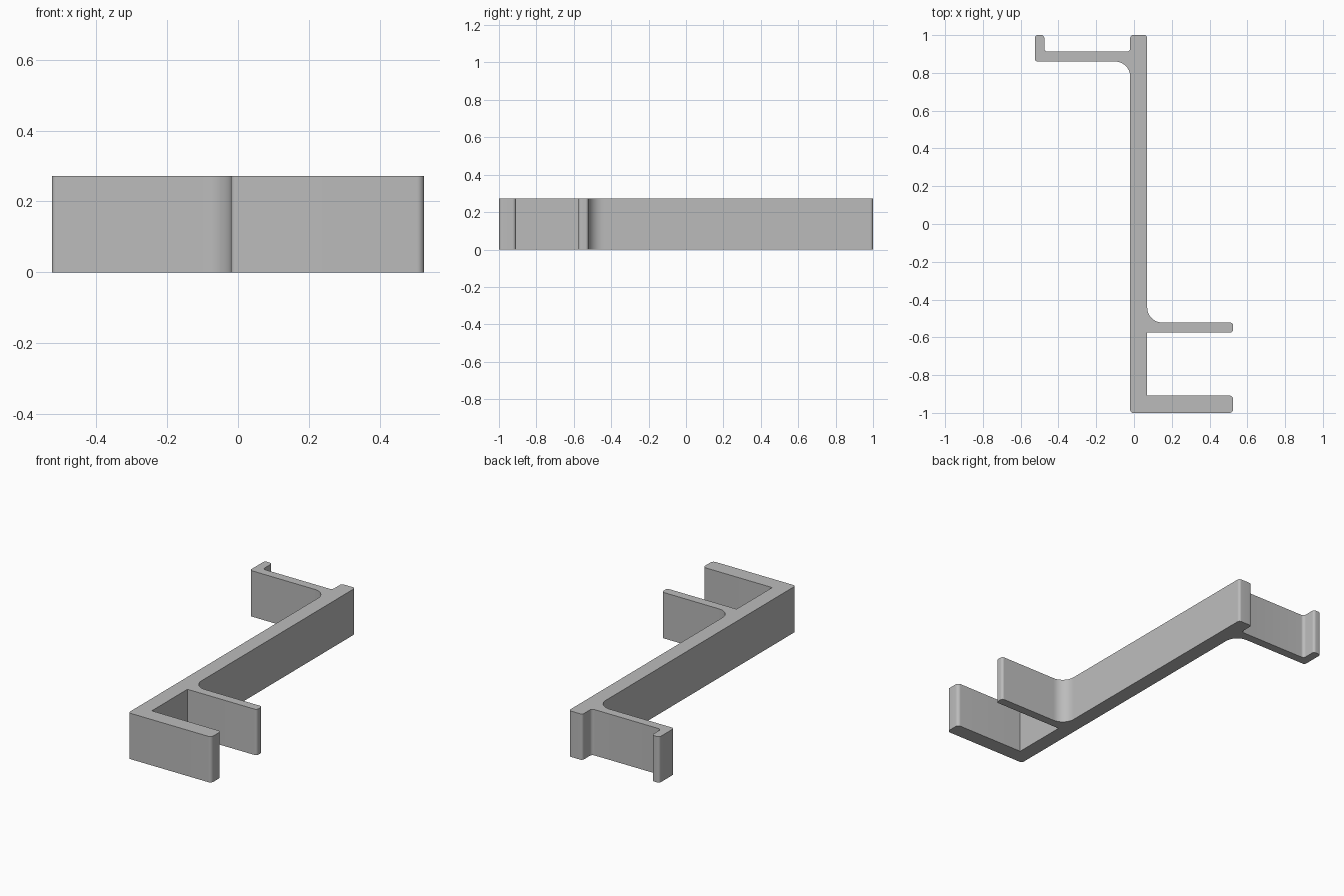
import bpy, bmesh, math
from mathutils import Vector

cube = bpy.data.objects.get("Cube")
if cube:
    bpy.data.objects.remove(cube, do_unlink=True)

HEIGHT = 0.272

# Bracket outline, counter-clockwise: x, y, corner radius
OUTLINE = [
    (-0.02, -1.0, 0.015), (0.525, -1.0, 0.02), (0.525, -0.908, 0.02), (0.07, -0.908, 0),
    (0.07, -0.574, 0), (0.525, -0.574, 0.015), (0.525, -0.522, 0.015), (0.07, -0.522, 0.08),
    (0.07, 1.0, 0.015), (-0.02, 1.0, 0.015), (-0.02, 0.912, 0.018), (-0.475, 0.912, 0.018),
    (-0.475, 1.0, 0.015), (-0.525, 1.0, 0.015), (-0.525, 0.86, 0.015), (-0.02, 0.86, 0.08),
]


def rounded(outline, steps=10):
    """Replace each right-angle corner by an arc of its radius."""
    points = []
    for i, (x, y, r) in enumerate(outline):
        corner = Vector((x, y))
        if r == 0:
            points.append(corner)
            continue
        before = (Vector(outline[i - 1][:2]) - corner).normalized()
        after = (Vector(outline[(i + 1) % len(outline)][:2]) - corner).normalized()
        for k in range(steps + 1):
            a = math.pi / 2 * k / steps
            points.append(corner + r * (before * (1 - math.sin(a)) + after * (1 - math.cos(a))))
    return points


# Plain grey material
grey = bpy.data.materials.new("grey_plastic")
grey.use_nodes = True
colour = (0.5, 0.5, 0.5, 1)
grey.diffuse_color = colour
grey.node_tree.nodes["Principled BSDF"].inputs["Base Color"].default_value = colour

# Extruded bracket body: spine, two front arms and rear hook
bm = bmesh.new()
base = bm.faces.new([bm.verts.new((p.x, p.y, 0)) for p in rounded(OUTLINE)])
top = bmesh.ops.extrude_face_region(bm, geom=[base], use_keep_orig=True)["geom"]
bmesh.ops.translate(bm, vec=(0, 0, HEIGHT), verts=[v for v in top if isinstance(v, bmesh.types.BMVert)])
bmesh.ops.recalc_face_normals(bm, faces=bm.faces)
mesh = bpy.data.meshes.new("hook_bracket")
bm.to_mesh(mesh)
bm.free()
mesh.materials.append(grey)
bracket = bpy.data.objects.new("hook_bracket", mesh)
bpy.context.collection.objects.link(bracket)

# Smooth rounded corners, keep hard edges crisp
bpy.ops.object.select_all(action="DESELECT")
bracket.select_set(True)
bpy.context.view_layer.objects.active = bracket
bpy.ops.object.shade_smooth_by_angle(angle=math.radians(30))
